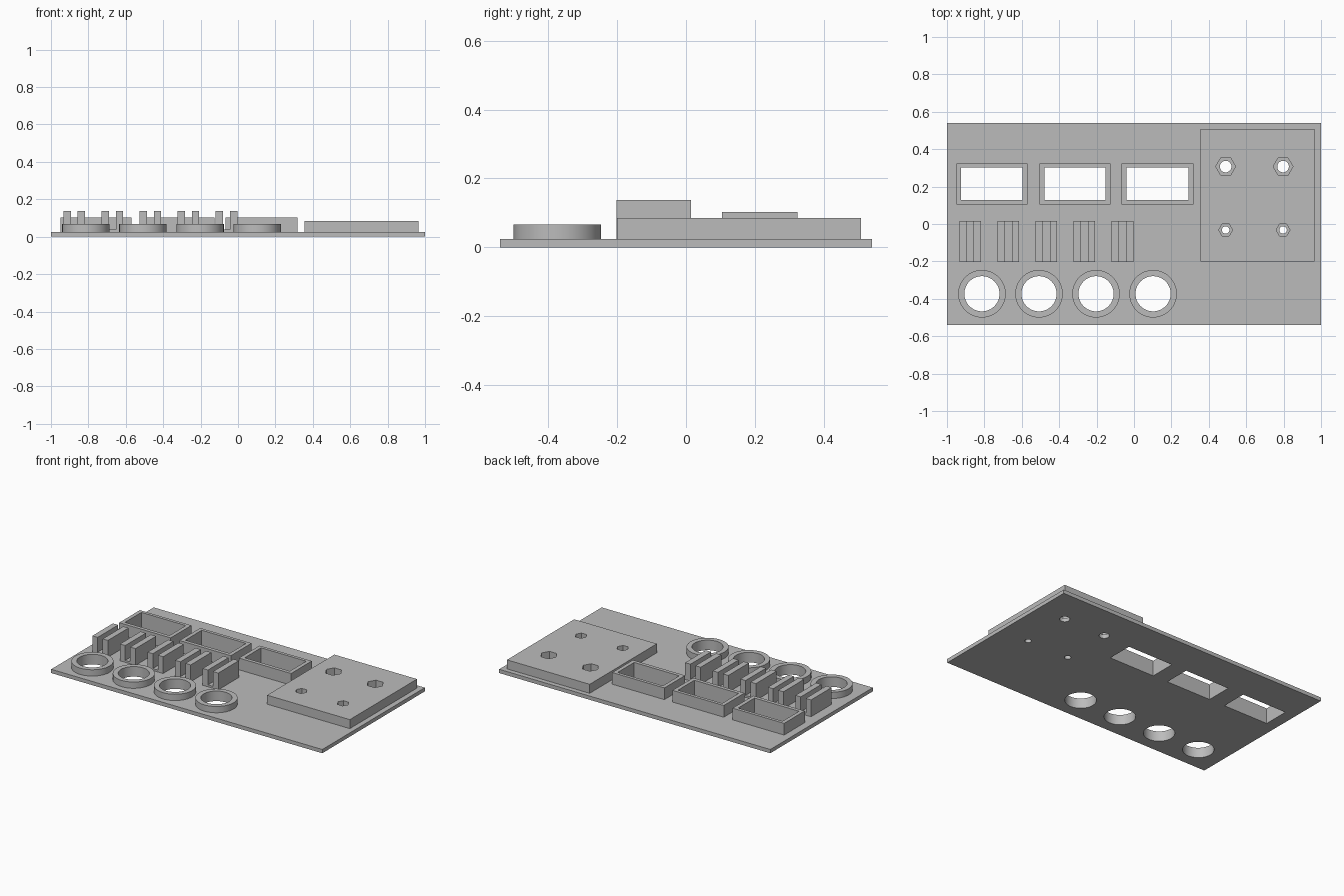
import bpy
import bmesh
from math import pi
from mathutils import Matrix, Vector

cube = bpy.data.objects.get("Cube")
if cube:
    bpy.data.objects.remove(cube)

grey = bpy.data.materials.new("plain grey")
grey.use_nodes = True
colour = (0.5, 0.5, 0.5, 1)
grey.diffuse_color = colour
grey.node_tree.nodes["Principled BSDF"].inputs["Base Color"].default_value = colour

PLATE_TOP = 0.025


def add_box(bm, x0, x1, y0, y1, z0, z1):
    centre = Vector((x0 + x1, y0 + y1, z0 + z1)) / 2
    size = (x1 - x0, y1 - y0, z1 - z0)
    bmesh.ops.create_cube(bm, size=1, matrix=Matrix.Translation(centre) @ Matrix.Diagonal((*size, 1)))


def add_prism(bm, x, y, radius, z0, z1, sides, turn=0):
    place = Matrix.Translation((x, y, (z0 + z1) / 2)) @ Matrix.Rotation(turn, 4, "Z")
    bmesh.ops.create_cone(bm, cap_ends=True, segments=sides, radius1=radius,
                          radius2=radius, depth=z1 - z0, matrix=place)


def make(name, bm):
    mesh = bpy.data.meshes.new(name)
    bm.to_mesh(mesh)
    bm.free()
    mesh.materials.append(grey)
    obj = bpy.data.objects.new(name, mesh)
    bpy.context.collection.objects.link(obj)
    return obj


def cut(obj, cutter):
    mod = obj.modifiers.new("openings", "BOOLEAN")
    mod.operation = "DIFFERENCE"
    mod.solver = "EXACT"
    mod.object = cutter
    bpy.context.view_layer.objects.active = obj
    bpy.ops.object.modifier_apply(modifier=mod.name)


# Layout of the repeated features
ring_xs = [-0.813 + 0.305 * i for i in range(4)]
ring_y = -0.373
frames = [(-0.95, -0.57), (-0.505, -0.126), (-0.067, 0.318)]
bolts = [(x, y, hex_r, hole_r)
         for x in (0.49, 0.797)
         for y, hex_r, hole_r in ((0.307, 0.053, 0.031), (-0.032, 0.037, 0.02))]

# Cutter for every opening that passes through the panel
bm = bmesh.new()
for x in ring_xs:
    add_prism(bm, x, ring_y, 0.094, -0.1, 0.3, 64)
for x0, x1 in frames:
    add_box(bm, x0 + 0.026, x1 - 0.026, 0.129, 0.302, -0.1, 0.3)
for x, y, hex_r, hole_r in bolts:
    add_prism(bm, x, y, hole_r, -0.1, 0.3, 32)
through_cutter = make("through_cutter", bm)

# Cutter for the hexagonal nut pockets
bm = bmesh.new()
for x, y, hex_r, hole_r in bolts:
    add_prism(bm, x, y, hex_r, -0.1, 0.3, 6, pi / 6)
pocket_cutter = make("pocket_cutter", bm)

# Base plate
bm = bmesh.new()
add_box(bm, -1, 1, -0.54, 0.54, 0, PLATE_TOP)
plate = make("base_plate", bm)
cut(plate, through_cutter)

# Mounting block with nut pockets
bm = bmesh.new()
add_box(bm, 0.355, 0.965, -0.2, 0.508, PLATE_TOP, 0.085)
block = make("mounting_block", bm)
cut(block, pocket_cutter)

parts = [plate, block]

# Round collars
for i, x in enumerate(ring_xs):
    bm = bmesh.new()
    add_prism(bm, x, ring_y, 0.127, PLATE_TOP, 0.067, 64)
    ring = make(f"round_collar_{i + 1}", bm)
    cut(ring, through_cutter)
    parts.append(ring)

# Rectangular frames
for i, (x0, x1) in enumerate(frames):
    bm = bmesh.new()
    add_box(bm, x0, x1, 0.105, 0.323, PLATE_TOP, 0.103)
    frame = make(f"rectangular_frame_{i + 1}", bm)
    cut(frame, through_cutter)
    parts.append(frame)

# Slotted holders: two upright fins joined by a low floor
for i in range(5):
    x = -0.933 + 0.2035 * i
    bm = bmesh.new()
    add_box(bm, x, x + 0.115, -0.202, 0.015, PLATE_TOP, 0.137)
    holder = make(f"slotted_holder_{i + 1}", bm)
    bm = bmesh.new()
    add_box(bm, x + 0.039, x + 0.076, -0.3, 0.1, 0.038, 0.2)
    slot = make("slot_cutter", bm)
    cut(holder, slot)
    bpy.data.objects.remove(slot)
    parts.append(holder)

for cutter in (through_cutter, pocket_cutter):
    bpy.data.objects.remove(cutter)

# Smooth the round walls, keep edges sharp
bpy.ops.object.select_all(action="DESELECT")
for part in parts:
    part.select_set(True)
bpy.context.view_layer.objects.active = plate
bpy.ops.object.shade_smooth_by_angle()
